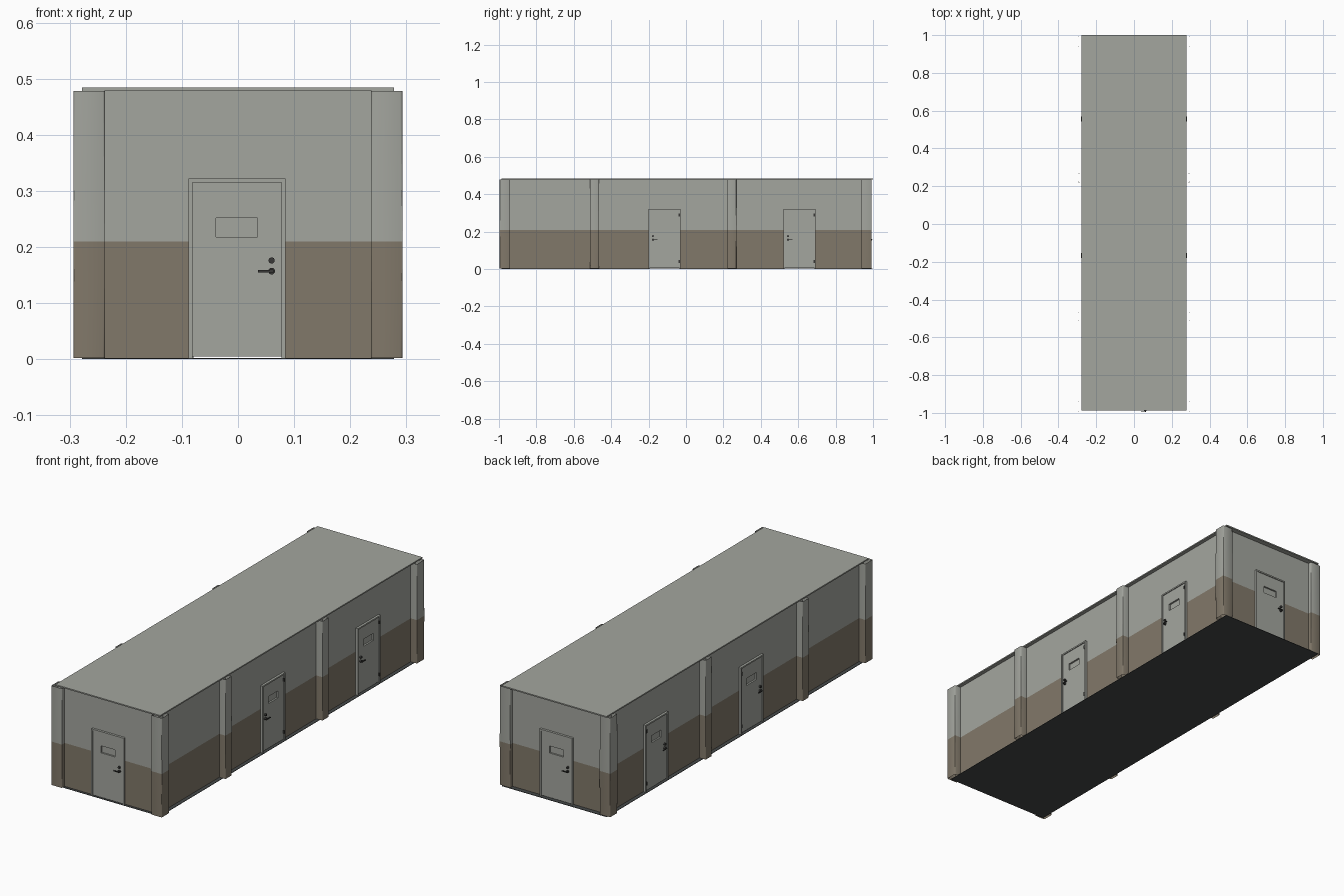
import bpy, bmesh, math
from mathutils import Matrix, Vector

if "Cube" in bpy.data.objects:
    bpy.data.objects.remove(bpy.data.objects["Cube"], do_unlink=True)


def material(name, rgb):
    m = bpy.data.materials.new(name)
    m.use_nodes = True
    m.diffuse_color = (*rgb, 1)
    m.node_tree.nodes["Principled BSDF"].inputs["Base Color"].default_value = (*rgb, 1)
    return m


GREY = material("pale grey paint", (0.37, 0.38, 0.345))
BROWN = material("brown lower paint", (0.222, 0.19, 0.144))
FLOOR = material("dark floor", (0.06, 0.066, 0.066))
METAL = material("dark metal", (0.04, 0.04, 0.038))
LIGHT = material("lamp white", (0.8, 0.8, 0.75))

WALL_X, WALL_Y = 0.26, 0.975
TOP, PAINT = 0.478, 0.21
DOOR_W, DOOR_H = 0.0865, 0.322


def finish(name, bm, mats, matrix=None):
    if matrix:
        bm.transform(matrix)
    mesh = bpy.data.meshes.new(name)
    bm.to_mesh(mesh)
    bm.free()
    for m in mats:
        mesh.materials.append(m)
    obj = bpy.data.objects.new(name, mesh)
    bpy.context.collection.objects.link(obj)
    return obj


def paint_by_height(bm):
    bm.normal_update()
    for f in bm.faces:
        f.material_index = int(f.calc_center_median().z < PAINT)


def add_box(bm, lo, hi):
    lo, hi = Vector(lo), Vector(hi)
    m = Matrix.Translation((lo + hi) / 2) @ Matrix.Diagonal((*(hi - lo), 1))
    bmesh.ops.create_cube(bm, size=1, matrix=m)


def box(name, lo, hi, mat, matrix=None):
    bm = bmesh.new()
    add_box(bm, lo, hi)
    return finish(name, bm, [mat], matrix)


def sheet(us, zs, n=0, skip=lambda u, z: False):
    """Upright grid facing local -y, leaving out the cells that skip picks."""
    bm = bmesh.new()
    for u0, u1 in zip(us, us[1:]):
        for z0, z1 in zip(zs, zs[1:]):
            if not skip((u0 + u1) / 2, (z0 + z1) / 2):
                corners = ((u0, z0), (u1, z0), (u1, z1), (u0, z1))
                bm.faces.new([bm.verts.new((u, n, z)) for u, z in corners])
    bmesh.ops.remove_doubles(bm, verts=bm.verts, dist=1e-5)
    return bm


def wall(name, half, doors, matrix):
    us = sorted([-half, half] + [d + s * DOOR_W for d in doors for s in (-1, 1)])
    bm = sheet(us, [0, PAINT, DOOR_H, TOP],
               skip=lambda u, z: z < DOOR_H and any(abs(u - d) < DOOR_W for d in doors))
    paint_by_height(bm)
    finish(name, bm, [GREY, BROWN], matrix)


def door(name, centre, hand, matrix, hinges):
    m = matrix @ Matrix.Translation((centre, 0, 0))
    inner, head = DOOR_W - 0.007, DOOR_H - 0.007

    # Surround: two jambs and a head
    bm = bmesh.new()
    for s in (-1, 1):
        a, b = sorted((s * inner, s * DOOR_W))
        add_box(bm, (a, -0.011, 0.002), (b, 0.01, DOOR_H))
    add_box(bm, (-inner, -0.011, head), (inner, 0.01, DOOR_H))
    finish(name + "_frame", bm, [GREY], m)

    # Leaf with a recessed window panel
    bm = sheet([-inner, -0.037, 0.037, inner], [0.005, 0.218, 0.252, head], n=-0.007)
    pane = min(bm.faces, key=lambda f: (f.calc_center_median() - Vector((0, -0.007, 0.235))).length)
    new = bmesh.ops.extrude_face_region(bm, geom=[pane])["geom"]
    bmesh.ops.translate(bm, vec=(0, 0.008, 0), verts=[v for v in new if isinstance(v, bmesh.types.BMVert)])
    if pane.is_valid:
        bm.faces.remove(pane)
    finish(name + "_leaf", bm, [GREY], m)

    # Lock, handle rose and lever
    bm = bmesh.new()
    for z, r in ((0.176, 0.0055), (0.157, 0.006)):
        bmesh.ops.create_cone(bm, cap_ends=True, segments=16, radius1=r, radius2=r, depth=0.008,
                              matrix=Matrix.Translation((hand * 0.062, -0.011, z))
                              @ Matrix.Rotation(math.pi / 2, 4, "X"))
    a, b = sorted((hand * 0.038, hand * 0.065))
    add_box(bm, (a, -0.021, 0.155), (b, -0.017, 0.159))
    a, b = sorted((hand * 0.059, hand * 0.065))
    add_box(bm, (a, -0.019, 0.154), (b, -0.008, 0.16))
    if hinges:
        for z in (0.04, 0.29):
            add_box(bm, (-hand * 0.079 - 0.003, -0.013, z - 0.008),
                    (-hand * 0.079 + 0.003, -0.006, z + 0.008))
    finish(name + "_hardware", bm, [METAL], m)


def column(name, x, y, wx, wy):
    """Open square tube with softened corners, painted in two bands."""
    bm = bmesh.new()
    rings = [[bm.verts.new((x + sx * wx / 2, y + sy * wy / 2, z))
              for sx, sy in ((-1, -1), (1, -1), (1, 1), (-1, 1))]
             for z in (0.002, PAINT, TOP)]
    for low, high in zip(rings, rings[1:]):
        for i in range(4):
            j = (i + 1) % 4
            bm.faces.new((low[i], low[j], high[j], high[i]))
    upright = [e for e in bm.edges if abs(e.verts[0].co.z - e.verts[1].co.z) > 0.1]
    bmesh.ops.bevel(bm, geom=upright, offset=0.004, segments=2, affect="EDGES", profile=0.5)
    paint_by_height(bm)
    obj = finish(name, bm, [GREY, BROWN])
    bpy.ops.object.select_all(action="DESELECT")
    obj.select_set(True)
    bpy.context.view_layer.objects.active = obj
    bpy.ops.object.shade_smooth_by_angle(angle=math.radians(50))


def facing(x, y, turns):
    return Matrix.Translation((x, y, 0)) @ Matrix.Rotation(turns * math.pi / 2, 4, "Z")


# Four walls: name, placement, half length, door centres, handle side
SIDE = (-0.115, 0.607)
walls = [
    ("front", facing(0, -WALL_Y, 0), WALL_X, [-0.002], 1),
    ("left", facing(WALL_X, 0, 1), WALL_Y, SIDE, -1),
    ("back", facing(0, WALL_Y, 2), WALL_X, [0], 1),
    ("right", facing(-WALL_X, 0, 3), WALL_Y, [-y for y in SIDE], 1),
]
for name, matrix, half, doors, hand in walls:
    wall(name + "_wall", half, doors, matrix)
    for i, centre in enumerate(doors):
        door(f"{name}_door_{i + 1}", centre, hand, matrix, name in ("left", "right"))

# Columns along both sides
for side, s in (("left", 1), ("right", -1)):
    for i, (y, depth) in enumerate(((-0.968, 0.056), (-0.489, 0.048), (0.245, 0.048), (0.965, 0.056))):
        column(f"{side}_column_{i + 1}", s * 0.265, y, 0.056, depth)

# Floor, ceiling and ceiling lamps
box("floor", (-0.278, -0.987, 0), (0.278, 0.997, 0.002), FLOOR)
box("ceiling", (-0.278, -0.987, TOP), (0.278, 1.0, 0.484), GREY)
for i, y in enumerate((-0.83, -0.26, 0.3, 0.87)):
    box(f"ceiling_lamp_{i + 1}", (-0.085, y - 0.085, TOP - 0.006), (0.085, y + 0.085, TOP - 0.001), LIGHT)
